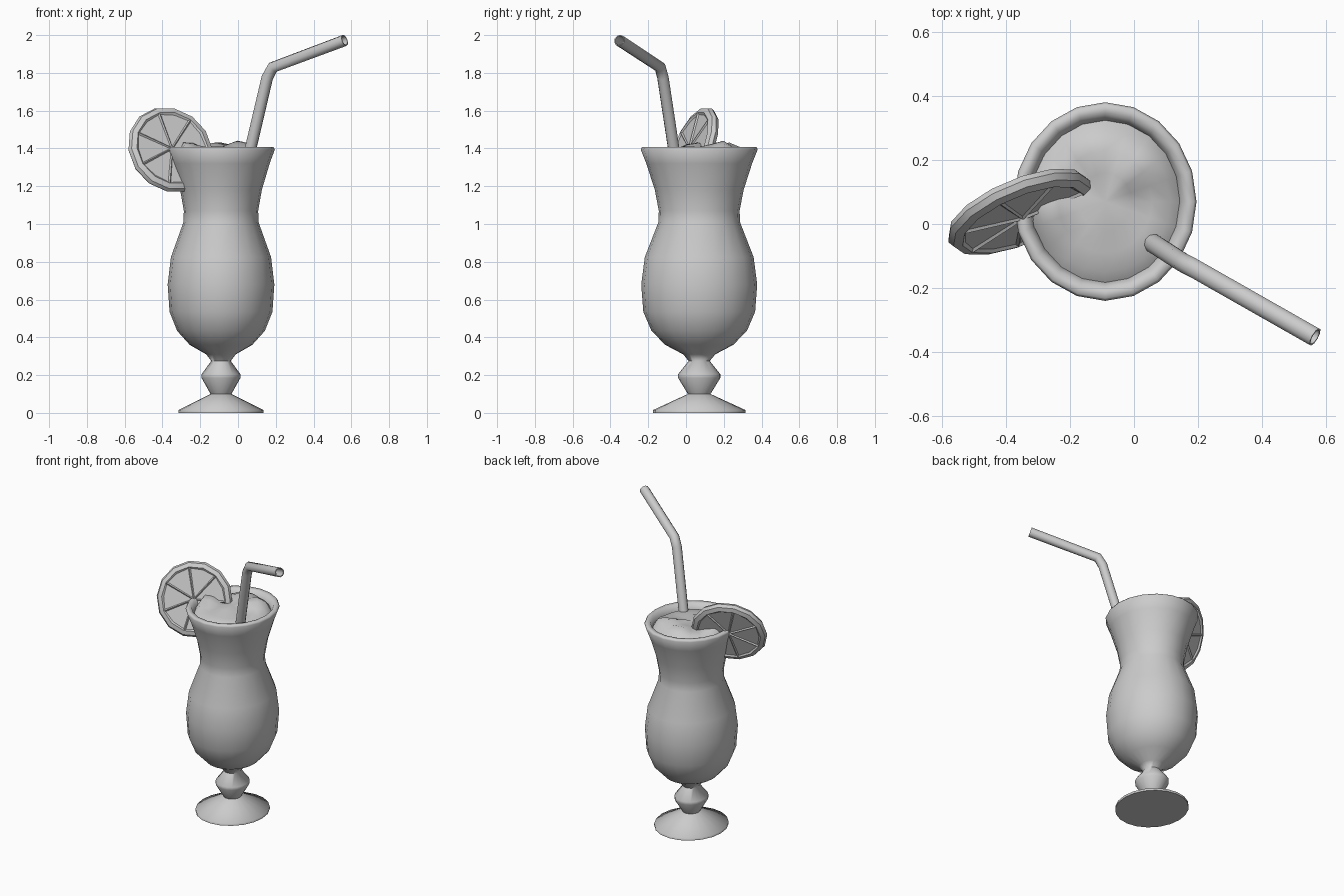
import bpy, bmesh, math
from mathutils import Vector

cube = bpy.data.objects.get("Cube")
if cube:
    bpy.data.objects.remove(cube, do_unlink=True)

CENTRE = Vector((-0.09, 0.07, 0))
OVAL = 0.92  # the glass is slightly narrower across x

grey = bpy.data.materials.new("light grey")
grey.use_nodes = True
grey.diffuse_color = (0.6, 0.6, 0.6, 1)
grey.node_tree.nodes["Principled BSDF"].inputs["Base Color"].default_value = (0.6, 0.6, 0.6, 1)


def finish(bm, name, angle):
    bmesh.ops.recalc_face_normals(bm, faces=bm.faces)
    mesh = bpy.data.meshes.new(name)
    bm.to_mesh(mesh)
    bm.free()
    mesh.materials.append(grey)
    obj = bpy.data.objects.new(name, mesh)
    bpy.context.collection.objects.link(obj)
    bpy.ops.object.select_all(action='DESELECT')
    obj.select_set(True)
    bpy.context.view_layer.objects.active = obj
    bpy.ops.object.shade_smooth_by_angle(angle=math.radians(angle))
    return obj


def ring(bm, centre, u, v, radius, sides):
    turn = 2 * math.pi / sides
    return [bm.verts.new(centre + u * radius * math.cos(i * turn) + v * radius * math.sin(i * turn))
            for i in range(sides)]


def bridge(bm, a, b):
    n = len(a)
    return [bm.faces.new((a[i], a[(i + 1) % n], b[(i + 1) % n], b[i])) for i in range(n)]


X, Y, Z = Vector((OVAL, 0, 0)), Vector((0, 1, 0)), Vector((0, 0, 1))

# Glass: one lathed profile from the foot to the inside of the rim
profile = [(0.245, 0), (0.245, 0.015), (0.06, 0.10), (0.112, 0.185), (0.112, 0.205),
           (0.056, 0.275), (0.085, 0.31), (0.18, 0.36), (0.253, 0.435), (0.296, 0.535),
           (0.307, 0.68), (0.288, 0.825), (0.216, 1.01), (0.214, 1.07), (0.235, 1.18),
           (0.28, 1.32), (0.31, 1.395), (0.302, 1.408), (0.272, 1.405), (0.255, 1.37),
           (0.235, 1.30)]
bm = bmesh.new()
rings = [ring(bm, CENTRE + Z * z, X, Y, r, 20) for r, z in profile]
for a, b in zip(rings, rings[1:]):
    bridge(bm, a, b)
bm.faces.new(rings[0])
finish(bm, "glass", 75)

# Drink: a low lumpy mound of crushed ice
lumps = [(-0.01, 0.18, 0.06), (-0.27, 0.05, 0.055), (-0.11, 0.22, 0.05),
         (0.08, 0.2, 0.04), (-0.1, 0.02, 0.035)]
bm = bmesh.new()
rings = [ring(bm, CENTRE + Z * 1.385, X, Y, r, 20) for r in (0.262, 0.22, 0.16, 0.09)]
for a, b in zip(rings, rings[1:]):
    bridge(bm, a, b)
tip = bm.verts.new(CENTRE + Z * 1.385)
for i in range(20):
    bm.faces.new((rings[-1][i], rings[-1][(i + 1) % 20], tip))
for vert in bm.verts:
    if vert in rings[0]:
        vert.co.z = 1.355
    else:
        vert.co.z += max(h * math.exp(-((vert.co.x - x) ** 2 + (vert.co.y - y) ** 2) / 0.006)
                         for x, y, h in lumps)
finish(bm, "drink", 60)

# Bent straw: a hollow tube along a path, with mitred bends
path = [Vector(p) for p in ((0.02, -0.035, 1.2), (0.155, -0.122, 1.775),
                            (0.185, -0.137, 1.83), (0.565, -0.353, 1.972))]
bm = bmesh.new()
rings = []
for i, p in enumerate(path):
    before = (p - path[max(i - 1, 0)]).normalized()
    after = (path[min(i + 1, len(path) - 1)] - p).normalized()
    along = (before + after).normalized()
    side = along.cross(Vector((0.5, 0.87, 0))).normalized()
    rings.append(ring(bm, p, side, along.cross(side), 0.031, 10))
inner = ring(bm, path[-1], side, along.cross(side), 0.025, 10)
deep = ring(bm, path[-1] - along * 0.3, side, along.cross(side), 0.025, 10)
rings += [inner, deep]
for a, b in zip(rings, rings[1:]):
    bridge(bm, a, b)
bm.faces.new(rings[0])
bm.faces.new(deep)
finish(bm, "straw", 50)

# Citrus slice: rounded rind with recessed wedges on both faces
normal = Vector((0.36, -0.86, 0.36)).normalized()
u = Vector((0.92, 0.39, 0)).normalized()
v = normal.cross(u)
middle = Vector((-0.357, 0.038, 1.392))
bm = bmesh.new()
shape = [(0.205, -0.03), (0.232, -0.02), (0.242, 0), (0.232, 0.02), (0.205, 0.03)]
rings = [ring(bm, middle + normal * d, u, v, r, 14) for r, d in shape]
for a, b in zip(rings, rings[1:]):
    bridge(bm, a, b)
wedges = []
for edge, depth in ((rings[0], -0.03), (rings[-1], 0.03)):
    hub = bm.verts.new(middle + normal * depth)
    for i in range(0, 14, 2):
        wedges.append(bm.faces.new((edge[i], edge[i + 1], edge[(i + 2) % 14], hub)))
bmesh.ops.recalc_face_normals(bm, faces=bm.faces)
bmesh.ops.inset_individual(bm, faces=wedges, thickness=0.012, depth=-0.008)
finish(bm, "citrus_slice", 40)
